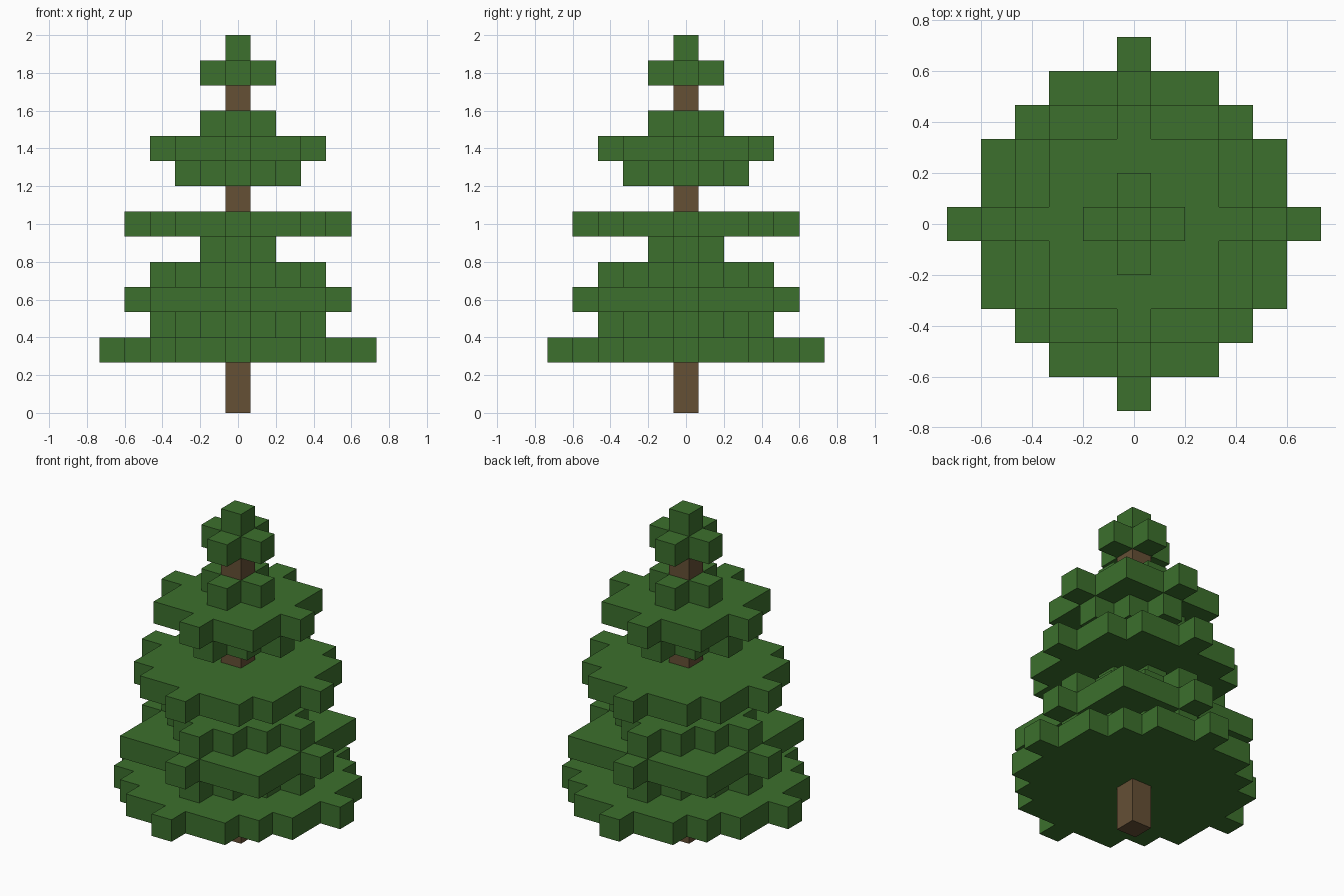
import bpy
import bmesh
from mathutils import Vector

CUBE = 2 / 15  # edge of one block

if "Cube" in bpy.data.objects:
    bpy.data.objects.remove(bpy.data.objects["Cube"], do_unlink=True)


def make_material(name, color):
    mat = bpy.data.materials.new(name)
    mat.use_nodes = True
    mat.diffuse_color = color
    mat.node_tree.nodes["Principled BSDF"].inputs["Base Color"].default_value = color
    return mat


leaf_green = make_material("leaf green", (0.045, 0.162, 0.026, 1))
bark_brown = make_material("bark brown", (0.130, 0.080, 0.036, 1))

# Layer outlines: half depth in blocks for each column, from the middle outward
POINT = [0]
CROSS = [1, 0]
SMALL_DIAMOND = [2, 1, 0]
DIAMOND = [3, 2, 1, 0]
ROUND = [3, 2, 2, 0]
WIDE_ROUND = [4, 3, 3, 2, 0]
WIDE_SQUARE = [4, 3, 3, 3, 0]
SKIRT = [5, 4, 4, 3, 2, 0]

# Parts: name, material, lowest layer, outlines going up
PARTS = [
    ("lower_trunk", bark_brown, 0, [POINT, POINT]),
    ("lower_foliage", leaf_green, 2,
     [SKIRT, DIAMOND, WIDE_SQUARE, DIAMOND, CROSS, WIDE_ROUND]),
    ("middle_trunk", bark_brown, 8, [POINT]),
    ("middle_foliage", leaf_green, 9, [SMALL_DIAMOND, ROUND, CROSS]),
    ("upper_trunk", bark_brown, 12, [POINT]),
    ("top_foliage", leaf_green, 13, [CROSS, POINT]),
]


def layer_cells(outline, z):
    reach = len(outline) - 1
    return {(x, y, z)
            for x in range(-reach, reach + 1)
            for y in range(-outline[abs(x)], outline[abs(x)] + 1)}


def part_cells(base, outlines):
    return set().union(*(layer_cells(o, base + i) for i, o in enumerate(outlines)))


def build_blocks(name, mat, cells, occupied):
    """Skin the outer faces of a group of blocks, merging flat areas."""
    bm = bmesh.new()
    for cell in sorted(cells):
        center = Vector(cell) + Vector((0, 0, 0.5))
        for axis in range(3):
            for side in (-1, 1):
                normal, u, v = Vector(), Vector(), Vector()
                normal[axis] = side / 2
                u[(axis + 1) % 3] = side / 2
                v[(axis + 2) % 3] = 0.5
                neighbour = tuple(int(c + 2 * n) for c, n in zip(cell, normal))
                if neighbour in occupied:
                    continue
                corners = (-u - v, u - v, u + v, v - u)
                bm.faces.new([bm.verts.new((center + normal + c) * CUBE)
                              for c in corners])
    bmesh.ops.remove_doubles(bm, verts=bm.verts, dist=0.001)
    bmesh.ops.dissolve_limit(bm, angle_limit=0.02, verts=bm.verts, edges=bm.edges)
    mesh = bpy.data.meshes.new(name)
    bm.to_mesh(mesh)
    bm.free()
    mesh.materials.append(mat)
    obj = bpy.data.objects.new(name, mesh)
    bpy.context.collection.objects.link(obj)


# Whole tree, so faces hidden between parts are left out
tree = set().union(*(part_cells(base, outlines) for _, _, base, outlines in PARTS))
for part_name, material, base, outlines in PARTS:
    build_blocks(part_name, material, part_cells(base, outlines), tree)
